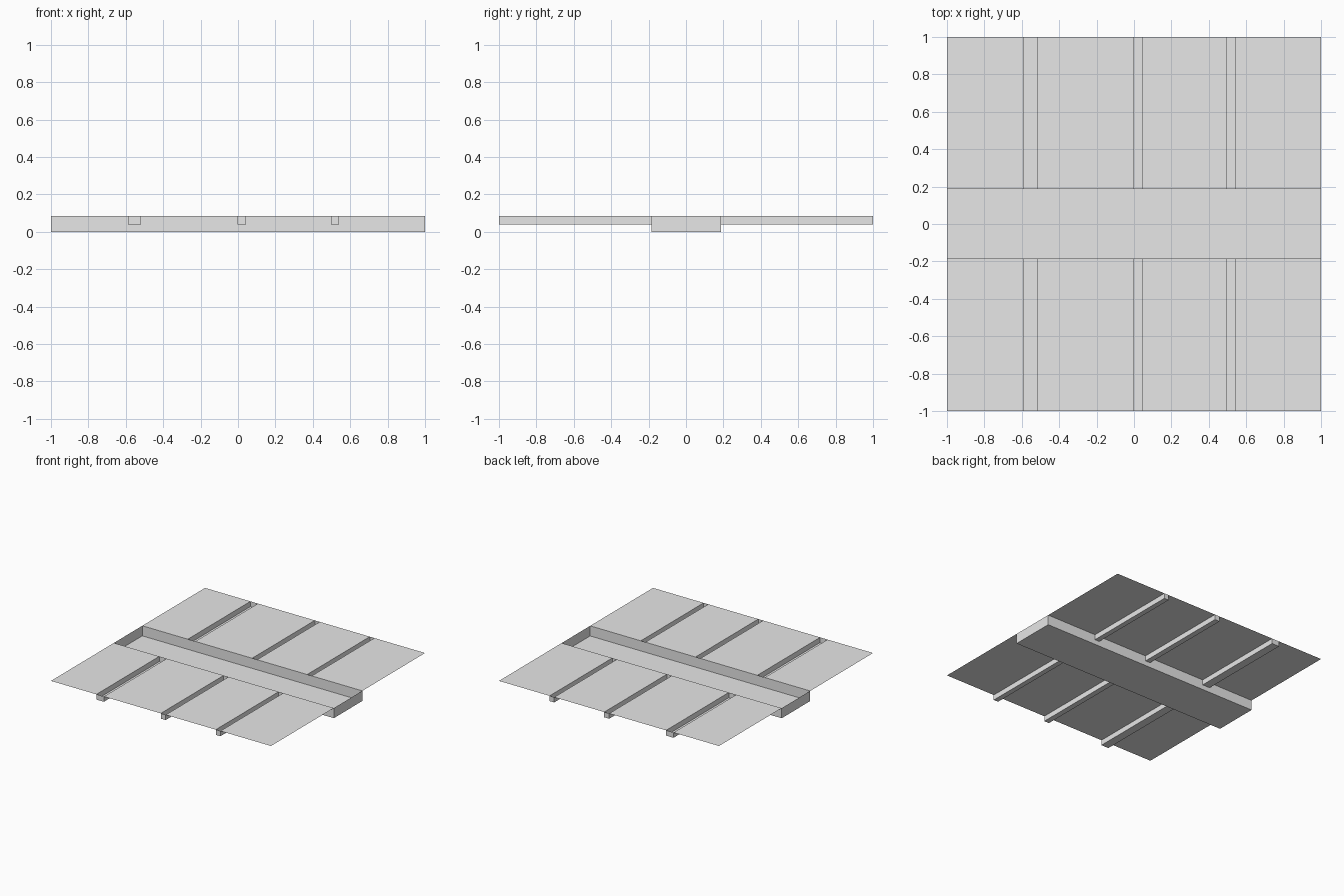
import bpy, bmesh

if "Cube" in bpy.data.objects:
    bpy.data.objects.remove(bpy.data.objects["Cube"])

TOP, MID = 0.083, 0.04           # deck level and narrow groove floor
Y0, Y1 = -0.184, 0.186           # main trench width
GROOVES = [(-0.587, -0.519), (-0.002, 0.043), (0.498, 0.54)]

grey = bpy.data.materials.new("light grey")
grey.diffuse_color = (0.8, 0.8, 0.8, 1)
grey.use_nodes = True
grey.node_tree.nodes["Principled BSDF"].inputs["Base Color"].default_value = grey.diffuse_color


def make_object(name, quads):
    bm = bmesh.new()
    for quad in quads:
        bm.faces.new([bm.verts.new(p) for p in quad])
    bmesh.ops.remove_doubles(bm, verts=bm.verts, dist=1e-5)
    mesh = bpy.data.meshes.new(name)
    bm.to_mesh(mesh)
    bm.free()
    mesh.materials.append(grey)
    bpy.context.collection.objects.link(bpy.data.objects.new(name, mesh))


def flat(x0, x1, y0, y1, z):
    return [(x0, y0, z), (x1, y0, z), (x1, y1, z), (x0, y1, z)]


def tray(x0, x1, y0, y1, z, skip=None):
    """Open-topped channel: floor plus side walls facing inward."""
    ring = [(x0, y0), (x1, y0), (x1, y1), (x0, y1)]
    quads = [flat(x0, x1, y0, y1, z)]
    for i in range(4):
        if i != skip:
            (ax, ay), (bx, by) = ring[i], ring[(i + 1) % 4]
            quads.append([(ax, ay, TOP), (bx, by, TOP), (bx, by, z), (ax, ay, z)])
    return quads


# Wide central trench with closed ends
make_object("main_trench", tray(-1, 1, Y0, Y1, 0))

# Deck panels and narrow grooves on both sides of the trench
edges = [-1] + [x for g in GROOVES for x in g] + [1]
for side, y0, y1, inner in (("front", -1, Y0, 2), ("back", Y1, 1, 0)):
    for i in range(0, len(edges), 2):
        make_object(f"{side}_deck_panel_{i // 2 + 1}",
                    [flat(edges[i], edges[i + 1], y0, y1, TOP)])
    for i, (x0, x1) in enumerate(GROOVES):
        make_object(f"{side}_groove_{i + 1}", tray(x0, x1, y0, y1, MID, skip=inner))
